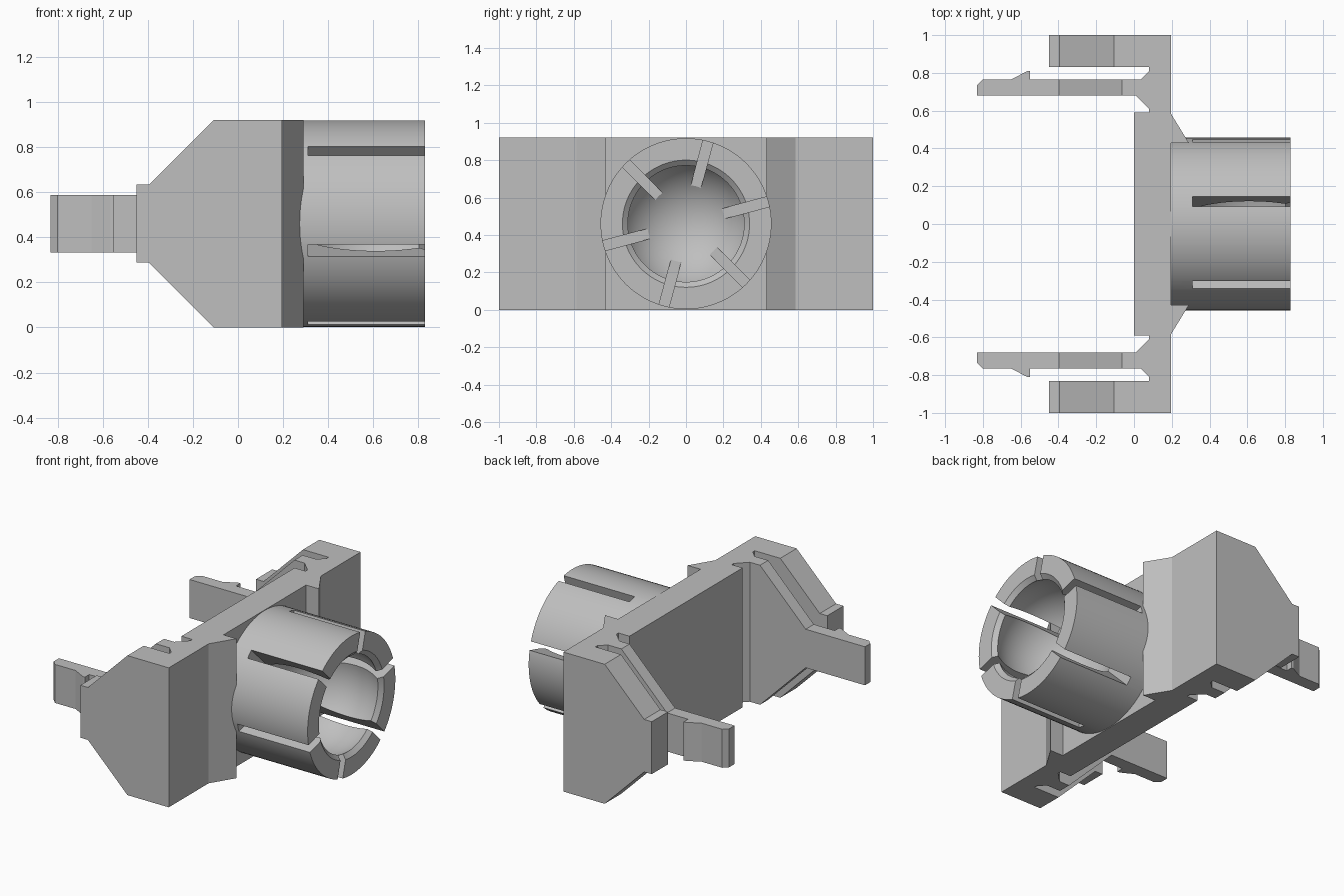
import bpy, bmesh
from math import sin, cos, radians
from mathutils import Matrix, Vector

cube = bpy.data.objects.get("Cube")
if cube:
    bpy.data.objects.remove(cube, do_unlink=True)

HEIGHT = 0.92
MID = HEIGHT / 2

grey = bpy.data.materials.new("light grey plastic")
grey.use_nodes = True
colour = (0.52, 0.52, 0.52, 1)
grey.diffuse_color = colour
grey.node_tree.nodes["Principled BSDF"].inputs["Base Color"].default_value = colour


def finish(name, bm):
    bmesh.ops.remove_doubles(bm, verts=bm.verts, dist=1e-5)
    bmesh.ops.recalc_face_normals(bm, faces=bm.faces)
    mesh = bpy.data.meshes.new(name)
    bm.to_mesh(mesh)
    bm.free()
    mesh.materials.append(grey)
    obj = bpy.data.objects.new(name, mesh)
    bpy.context.collection.objects.link(obj)
    return obj


def prism(name, points, start, end, axis):
    """Extrude an outline: xy outline along z, or xz outline along y."""
    place = (lambda a, b: (a, b, start)) if axis == "z" else (lambda a, b: (a, start, b))
    bm = bmesh.new()
    face = bm.faces.new([bm.verts.new(place(a, b)) for a, b in points])
    grown = bmesh.ops.extrude_face_region(bm, geom=[face])
    step = Vector((0, 0, end - start)) if axis == "z" else Vector((0, end - start, 0))
    moved = [v for v in grown["geom"] if isinstance(v, bmesh.types.BMVert)]
    bmesh.ops.translate(bm, vec=step, verts=moved)
    return finish(name, bm)


def select(obj):
    bpy.ops.object.select_all(action="DESELECT")
    obj.select_set(True)
    bpy.context.view_layer.objects.active = obj


def boolean(obj, cutter, operation):
    mod = obj.modifiers.new("cut", "BOOLEAN")
    mod.object, mod.operation, mod.solver = cutter, operation, "EXACT"
    select(obj)
    bpy.ops.object.modifier_apply(modifier=mod.name)
    bpy.data.objects.remove(cutter, do_unlink=True)


def mirrored(points):
    return points + [(a, -b) for a, b in reversed(points)]


def both_sides(obj):
    mod = obj.modifiers.new("other side", "MIRROR")
    mod.use_axis = (False, True, False)
    mod.use_mirror_merge = False


# Base plate with arm roots and the wedges beside the socket
plate = [(0.195, 0.43), (0.29, 0.43), (0.195, 0.585), (0.195, 0.83), (0.08, 0.83),
         (0.08, 0.81), (0.035, 0.765), (0.01, 0.68), (0.08, 0.61), (0.08, 0.59), (0, 0.59)]
prism("base_plate", mirrored(plate), 0, HEIGHT, "z")


def tapered(tip, low, knee, shoulder, root):
    """Side outline: narrow end, 45 degree slopes, full-height root."""
    top = [(tip, HEIGHT - low), (knee, HEIGHT - low), (shoulder, HEIGHT), (root, HEIGHT)]
    return top + [(x, HEIGHT - z) for x, z in reversed(top)]


# Outer guard wings
both_sides(prism("guard_wing", tapered(-0.45, 0.287, -0.395, -0.107, 0.195), 0.83, 1, "y"))

# Snap arms with hooked ends
arm_plan = [(0.01, 0.68), (0.035, 0.765), (-0.55, 0.765), (-0.55, 0.81), (-0.565, 0.81),
            (-0.65, 0.765), (-0.80, 0.765), (-0.83, 0.735), (-0.83, 0.68)]
arm = prism("snap_arm", arm_plan, 0, HEIGHT, "z")
boolean(arm, prism("arm_taper", tapered(-0.9, 0.333, -0.397, -0.064, 0.2), 0.6, 0.9, "y"),
        "INTERSECT")
both_sides(arm)

# Ball socket: turned shell with a chamfered mouth and a spherical bore
profile = [(0.1, 0), (0.1, 0.457), (0.828, 0.457), (0.828, 0.34), (0.803, 0.311)]
steps = 20
for i in range(1, steps + 1):
    t = radians(58.5 + (180 - 58.5) * i / steps)
    profile.append((0.61 + 0.365 * cos(t), 0.365 * sin(t) if i < steps else 0))
bm = bmesh.new()
verts = [bm.verts.new((x, 0, MID + r)) for x, r in profile]
edges = [bm.edges.new(pair) for pair in zip(verts, verts[1:])]
bmesh.ops.spin(bm, geom=verts + edges, cent=(0, 0, MID), axis=(1, 0, 0),
               angle=radians(360), steps=96)
socket = finish("ball_socket", bm)

# Six slots, cut as three bars across the mouth
for angle in (15, 75, 135):
    bm = bmesh.new()
    bmesh.ops.create_cube(bm, size=1)
    bmesh.ops.scale(bm, vec=(0.6, 1.2, 0.055), verts=bm.verts)
    bmesh.ops.rotate(bm, cent=(0, 0, 0), verts=bm.verts,
                     matrix=Matrix.Rotation(radians(angle), 3, "X"))
    bmesh.ops.translate(bm, vec=(0.61, 0, MID), verts=bm.verts)
    boolean(socket, finish("slot_bar", bm), "DIFFERENCE")

select(socket)
bpy.ops.object.shade_smooth_by_angle(angle=radians(25))
